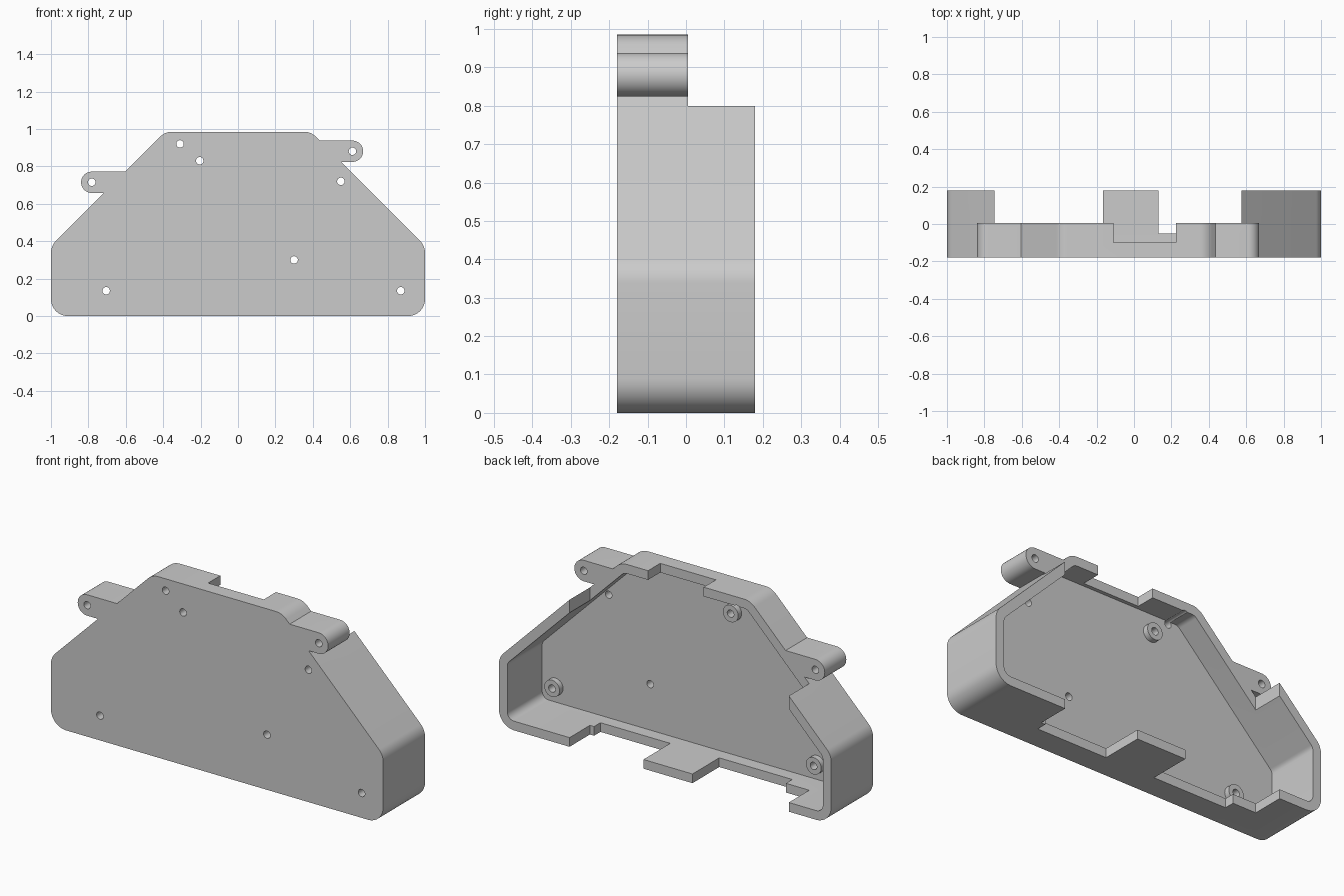
import bpy, bmesh, math
from mathutils import Vector

cube = bpy.data.objects.get("Cube")
if cube:
    bpy.data.objects.remove(cube, do_unlink=True)

FRONT, BACK, FLOOR, RIM = -0.18, 0.18, -0.12, 0.005
WALL, HEIGHT, SLOPE = 0.05, 0.985, 1.375
HOLE_R, BOSS_R, LUG_R = 0.02, 0.046, 0.057

grey = bpy.data.materials.new("plain grey")
grey.use_nodes = True
grey.diffuse_color = (0.6, 0.6, 0.6, 1)
grey.node_tree.nodes["Principled BSDF"].inputs["Base Color"].default_value = (0.6, 0.6, 0.6, 1)


def prism(name, points, y0, y1):
    """Extrude an x-z outline from y0 to y1."""
    bm = bmesh.new()
    face = bm.faces.new([bm.verts.new((x, y0, z)) for x, z in points])
    top = bmesh.ops.extrude_face_region(bm, geom=[face])["geom"]
    for v in top:
        if isinstance(v, bmesh.types.BMVert):
            v.co.y = y1
    bmesh.ops.recalc_face_normals(bm, faces=bm.faces)
    mesh = bpy.data.meshes.new(name)
    bm.to_mesh(mesh)
    bm.free()
    mesh.materials.append(grey)
    obj = bpy.data.objects.new(name, mesh)
    bpy.context.collection.objects.link(obj)
    return obj


def rounded(points, r, steps=8):
    """Replace each corner of an outline with an arc of radius r."""
    out = []
    for i, corner in enumerate(points):
        p = Vector((*corner, 0))
        a = (Vector((*points[i - 1], 0)) - p).normalized()
        b = (Vector((*points[(i + 1) % len(points)], 0)) - p).normalized()
        half = a.angle(b) / 2
        centre = p + (a + b).normalized() * (r / math.sin(half))
        start = (p + a * (r / math.tan(half)) - centre).normalized()
        end = (p + b * (r / math.tan(half)) - centre).normalized()
        for k in range(steps + 1):
            point = centre + start.slerp(end, k / steps).normalized() * r
            out.append((point.x, point.y))
    return out


def outline(d):
    """Case outline, moved inwards by d."""
    s, w, h = SLOPE - d * math.sqrt(2), 1 - d, HEIGHT - d
    half = [(w, d), (w, s - w), (s - h, h)]
    return rounded(half + [(-x, z) for x, z in reversed(half)], 0.09 - d)


def disc(x, z, r, n=32):
    return [(x + r * math.cos(math.tau * k / n), z + r * math.sin(math.tau * k / n))
            for k in range(n)]


def lug_outline(side, x, z, x_end, n=16):
    arc = [math.pi * (k / n - 0.5) for k in range(n + 1)]
    tip = [(x + side * LUG_R * math.cos(a), z + LUG_R * math.sin(a)) for a in arc]
    return tip + [(x_end, z + LUG_R), (x_end, z - LUG_R)]


def combine(target, tool, operation):
    tool.hide_render = True
    mod = target.modifiers.new(operation, 'BOOLEAN')
    mod.operation, mod.solver, mod.object = operation, 'EXACT', tool
    bpy.context.view_layer.objects.active = target
    bpy.ops.object.modifier_apply(modifier=mod.name)
    bpy.data.objects.remove(tool, do_unlink=True)


# Case block with two mounting lugs, then hollowed from the back
case = prism("enclosure_shell", outline(0), FRONT, BACK)
lugs = [(-1, -0.782, 0.715, -0.59), (1, 0.612, 0.881, 0.40)]
for lug in lugs:
    combine(case, prism("lug", lug_outline(*lug), FRONT, RIM), 'UNION')
combine(case, prism("cavity", outline(WALL), FLOOR, 0.4), 'DIFFERENCE')

# Openings in the walls: x range, depth kept, z range
openings = [
    (-0.745, 0.575, RIM, 0.2, 1.2),       # lowered upper walls
    (-0.11, 0.225, -0.10, 0.8, 1.2),      # top notch
    (-0.745, -0.605, RIM, -0.2, 0.3),     # bottom wall, around the centre tab
    (-0.605, -0.165, -0.05, -0.2, 0.3),
    (0.13, 0.55, -0.05, -0.2, 0.3),
    (0.55, 0.575, RIM, -0.2, 0.3),
]
for x0, x1, y, z0, z1 in openings:
    box = prism("opening", [(x0, z0), (x1, z0), (x1, z1), (x0, z1)], y, 0.4)
    combine(case, box, 'DIFFERENCE')

# Standoffs on the inner floor
bosses = [(-0.705, 0.135), (0.87, 0.135), (-0.205, 0.83)]
for x, z in bosses:
    combine(case, prism("standoff", disc(x, z, BOSS_R), FLOOR - 0.02, FLOOR + 0.03), 'UNION')

# Screw holes through standoffs, floor and lugs
holes = bosses + [(-0.31, 0.92), (0.30, 0.30), (0.55, 0.72)] + [l[1:3] for l in lugs]
for x, z in holes:
    combine(case, prism("hole", disc(x, z, HOLE_R, 24), -0.3, 0.3), 'DIFFERENCE')

# Smooth rounded corners, crisp edges
bpy.ops.object.select_all(action='DESELECT')
case.select_set(True)
bpy.context.view_layer.objects.active = case
bpy.ops.object.shade_smooth_by_angle(angle=math.radians(30))
